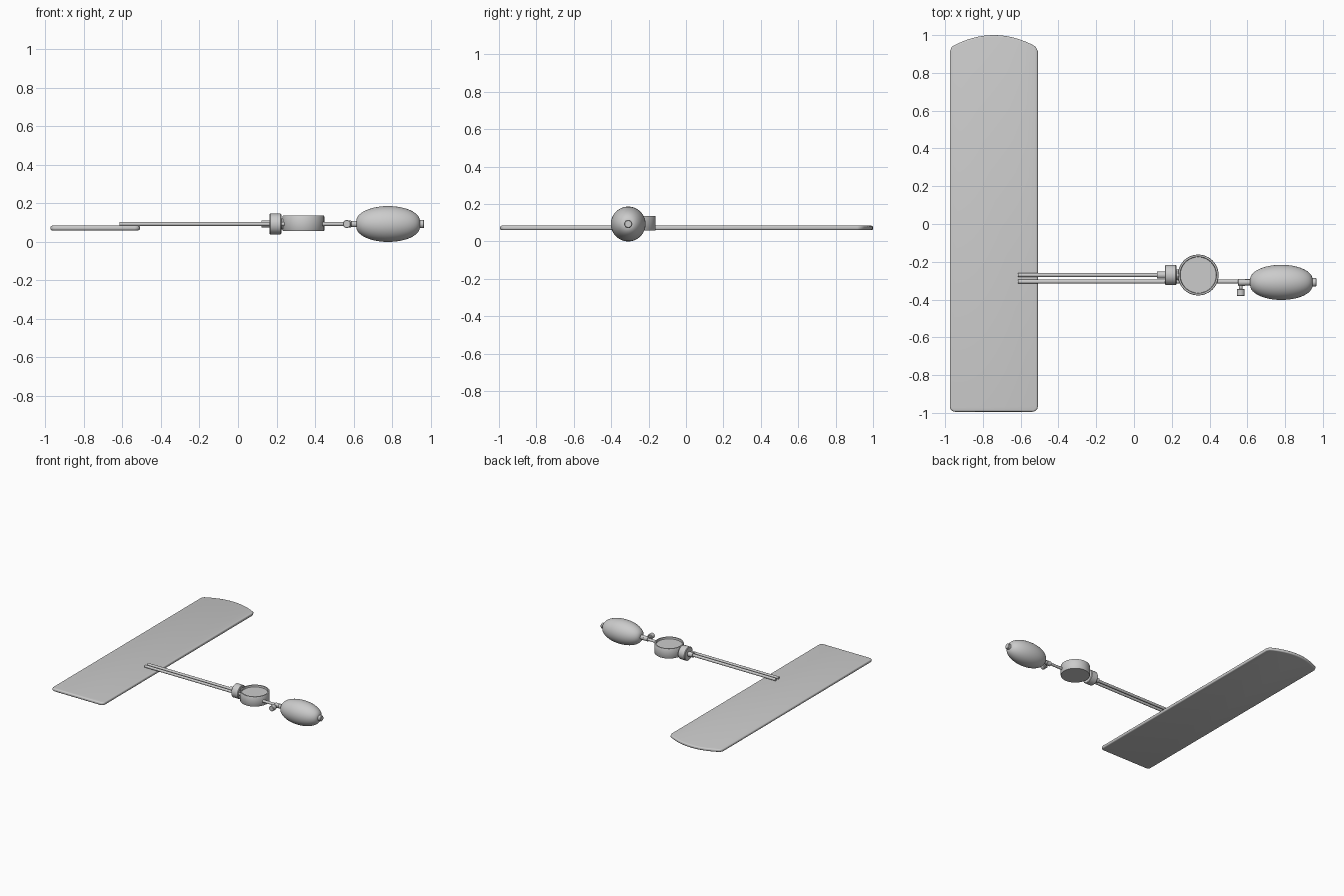
import bpy, bmesh, math
from mathutils import Vector

if "Cube" in bpy.data.objects:
    bpy.data.objects.remove(bpy.data.objects["Cube"])

grey = bpy.data.materials.new("light grey")
grey.diffuse_color = (0.6, 0.6, 0.6, 1)
grey.use_nodes = True
grey.node_tree.nodes["Principled BSDF"].inputs["Base Color"].default_value = grey.diffuse_color

Z = 0.093        # height of the shared axis
Y_AIR = -0.309   # bulb and air hose line
Y_GAUGE = -0.27  # gauge and gauge hose line


def finish(name, bm, angle=35):
    bmesh.ops.recalc_face_normals(bm, faces=bm.faces)
    mesh = bpy.data.meshes.new(name)
    bm.to_mesh(mesh)
    bm.free()
    ob = bpy.data.objects.new(name, mesh)
    bpy.context.collection.objects.link(ob)
    mesh.materials.append(grey)
    bpy.ops.object.select_all(action='DESELECT')
    ob.select_set(True)
    bpy.context.view_layer.objects.active = ob
    bpy.ops.object.shade_smooth_by_angle(angle=math.radians(angle))
    return ob


def lathe(name, profile, origin, axis, sides=32):
    """Turn (distance, radius) pairs round an axis through the origin."""
    bm = bmesh.new()
    turn = Vector((0, 0, 1)).rotation_difference(Vector(axis))
    rings = []
    for d, r in profile:
        rings.append([bm.verts.new(Vector(origin) + turn @ Vector((
            r * math.cos(math.tau * i / sides),
            r * math.sin(math.tau * i / sides), d))) for i in range(sides)])
    for a, b in zip(rings, rings[1:]):
        for i in range(sides):
            j = (i + 1) % sides
            bm.faces.new((a[i], a[j], b[j], b[i]))
    bm.faces.new(rings[0])
    bm.faces.new(rings[-1])
    return finish(name, bm)


def rod(name, x0, x1, y, r, chamfer=0.0, z=Z, sides=24):
    profile = [(x0, r), (x1, r)]
    if chamfer:
        profile = [(x0, r - chamfer), (x0 + chamfer, r),
                   (x1 - chamfer, r), (x1, r - chamfer)]
    return lathe(name, profile, (0, y, z), (1, 0, 0), sides)


# Cuff: flat strap with one bowed end and soft edges
cx, hw = -0.742, 0.233
outline = []
for sx, start in ((-1, 180), (1, 270)):          # square end corners
    for k in range(5):
        a = math.radians(start + 22.5 * k)
        outline.append((cx + sx * (hw - 0.028) + 0.028 * math.cos(a),
                        -0.966 + 0.028 * math.sin(a)))
outline.append((cx + hw, 0.915))
for k in range(17):                              # bowed end
    t = 1 - k / 8
    outline.append((cx + t * (hw - 0.012), 1.0 - 0.06 * t * t))
outline.append((cx - hw, 0.915))
bm = bmesh.new()
face = bm.faces.new([bm.verts.new((x, y, 0.06)) for x, y in outline])
ext = bmesh.ops.extrude_face_region(bm, geom=[face])
bmesh.ops.translate(bm, vec=(0, 0, 0.024),
                    verts=[g for g in ext["geom"] if isinstance(g, bmesh.types.BMVert)])
rims = [e for e in bm.edges if abs(e.verts[0].co.z - e.verts[1].co.z) < 1e-5]
bmesh.ops.bevel(bm, geom=rims, offset=0.009, segments=3, profile=0.5, affect='EDGES')
finish("cuff", bm, 40)

# Hoses
rod("gauge_hose", -0.615, 0.14, Y_GAUGE, 0.011)
rod("air_hose", -0.615, 0.57, Y_AIR + 0.004, 0.0105)

# Gauge fitting
rod("hose_nozzle", 0.122, 0.17, Y_GAUGE, 0.019)
rod("fitting_collar", 0.164, 0.225, Y_GAUGE, 0.054, 0.004, sides=32)
rod("fitting_neck", 0.22, 0.25, Y_GAUGE, 0.028)

# Gauge: round case with a raised rim and sunken dial
lathe("gauge_case", [(0.057, 0.106), (0.060, 0.108), (0.133, 0.108), (0.136, 0.106),
                     (0.136, 0.097), (0.122, 0.095)],
      (0.34, Y_GAUGE, 0), (0, 0, 1), 48)

# Valve
rod("valve_body", 0.55, 0.59, Y_AIR, 0.018, 0.003)
rod("valve_neck", 0.585, 0.64, Y_AIR, 0.0165)
lathe("valve_stem", [(0, 0.009), (0.04, 0.009)], (0.565, Y_AIR, Z), (0, -1, 0), 20)
lathe("valve_knob", [(0.034, 0.018), (0.037, 0.021), (0.070, 0.021), (0.073, 0.018)],
      (0.565, Y_AIR, Z), (0, -1, 0), 24)

# Squeeze bulb with end nipple
bulb = []
for k in range(25):
    a = math.pi * k / 24
    bulb.append((0.78 - 0.165 * math.cos(a), 0.017 + 0.076 * math.sin(a)))
lathe("squeeze_bulb", bulb, (0, Y_AIR, Z), (1, 0, 0), 48)
rod("bulb_nipple", 0.925, 0.967, Y_AIR, 0.022, 0.004)
